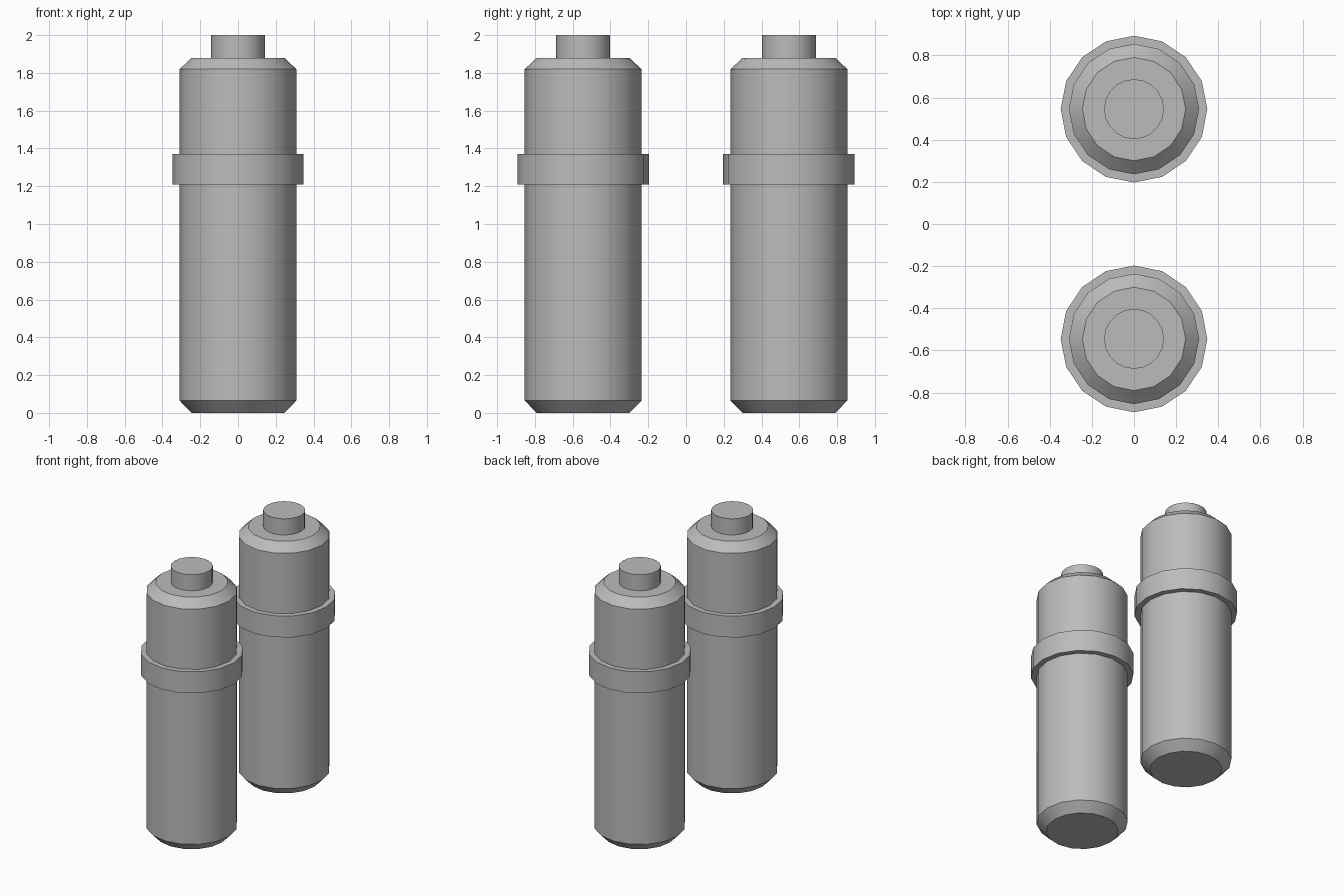
import bpy, bmesh, math

if "Cube" in bpy.data.objects:
    bpy.data.objects.remove(bpy.data.objects["Cube"])

grey = bpy.data.materials.new("plain grey")
grey.diffuse_color = (0.5, 0.5, 0.5, 1)
grey.use_nodes = True
grey.node_tree.nodes["Principled BSDF"].inputs["Base Color"].default_value = grey.diffuse_color


def lathe(name, profile, sides, y):
    """Closed turned part from (radius, height) pairs, with flat end caps."""
    bm = bmesh.new()
    rings = [[bm.verts.new((r * math.cos(math.tau * i / sides),
                            r * math.sin(math.tau * i / sides), z))
              for i in range(sides)] for r, z in profile]
    for a, b in zip(rings, rings[1:]):
        for i in range(sides):
            j = (i + 1) % sides
            bm.faces.new((a[i], a[j], b[j], b[i]))
    bm.faces.new(rings[0][::-1])
    bm.faces.new(rings[-1])
    mesh = bpy.data.meshes.new(name)
    bm.to_mesh(mesh)
    bm.free()
    mesh.materials.append(grey)
    ob = bpy.data.objects.new(name, mesh)
    ob.location.y = y
    bpy.context.collection.objects.link(ob)
    # smooth round the sides, sharp at the rims
    bpy.ops.object.select_all(action='DESELECT')
    ob.select_set(True)
    bpy.context.view_layer.objects.active = ob
    bpy.ops.object.shade_smooth_by_angle(angle=math.radians(30))


for side, y in (("front", -0.545), ("back", 0.545)):
    # chamfered cylinder body
    lathe(side + "_tank_body",
          [(0.245, 0), (0.309, 0.065), (0.309, 1.82), (0.245, 1.88)], 16, y)
    # raised strap around the body
    lathe(side + "_tank_band", [(0.348, 1.21), (0.348, 1.37)], 16, y)
    # valve stub on top
    lathe(side + "_tank_valve", [(0.142, 1.87), (0.142, 2.0)], 20, y)
